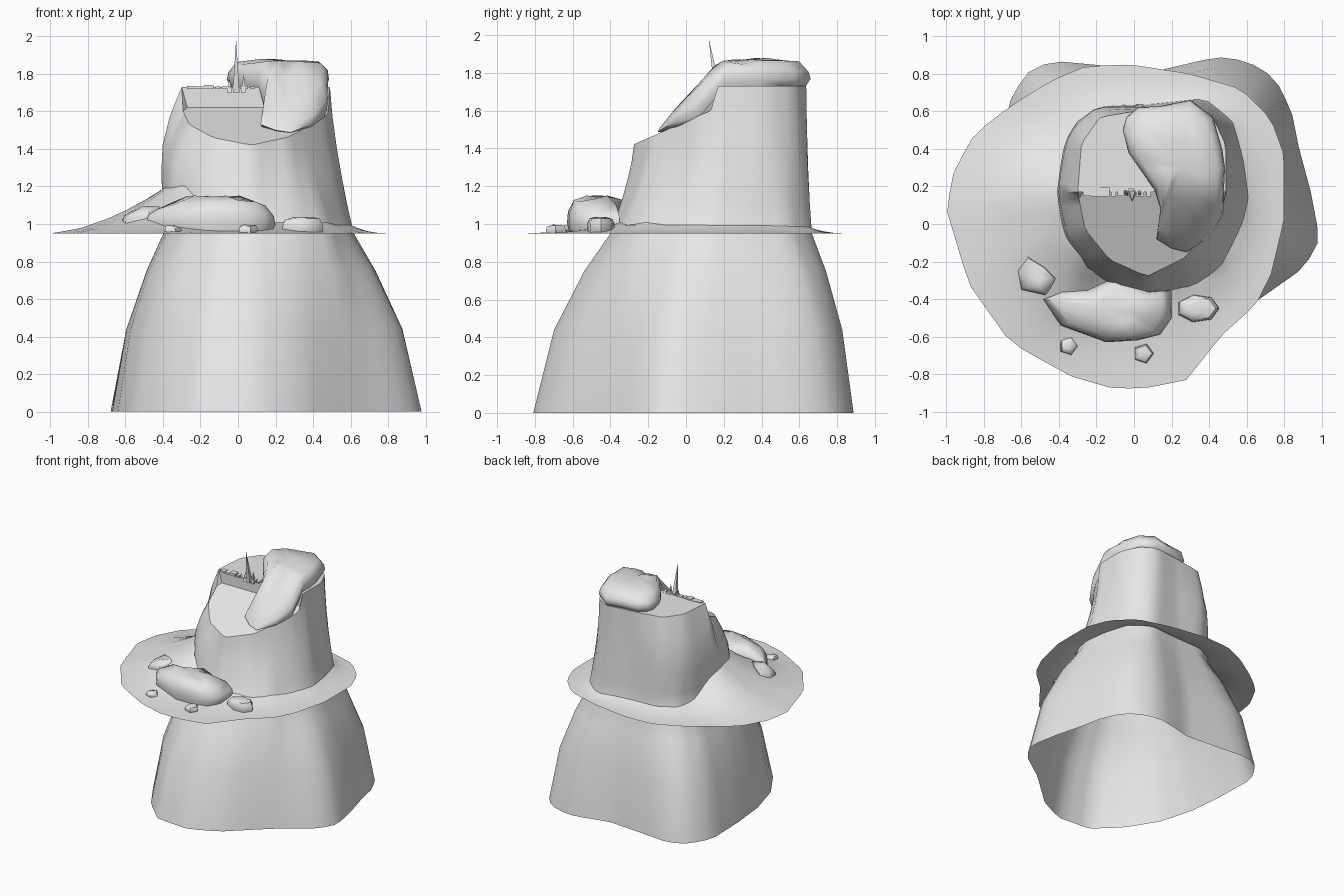
import bpy, bmesh, math, random

if "Cube" in bpy.data.objects:
    bpy.data.objects.remove(bpy.data.objects["Cube"])
random.seed(4)

grey = bpy.data.materials.new("light_grey")
grey.diffuse_color = (0.8, 0.8, 0.8, 1)
grey.use_nodes = True
grey.node_tree.nodes["Principled BSDF"].inputs["Base Color"].default_value = grey.diffuse_color
N, CX, CY = 64, 0.08, 0.17          # samples round the trunk, trunk axis


def build(name, verts, faces, angle=40):
    bm = bmesh.new()
    vs = [bm.verts.new(v) for v in verts]
    for f in faces:
        bm.faces.new([vs[i] for i in f])
    bmesh.ops.recalc_face_normals(bm, faces=bm.faces)
    me = bpy.data.meshes.new(name)
    bm.to_mesh(me)
    bm.free()
    me.materials.append(grey)
    ob = bpy.data.objects.new(name, me)
    bpy.context.collection.objects.link(ob)
    bpy.ops.object.select_all(action='DESELECT')
    ob.select_set(True)
    bpy.context.view_layer.objects.active = ob
    bpy.ops.object.shade_smooth_by_angle(angle=math.radians(angle))
    return ob


def radii(pts):
    """Distance from the trunk axis to an outline, at N even angles."""
    out = []
    for k in range(N):
        a = 2 * math.pi * k / N
        dx, dy = math.cos(a), math.sin(a)
        best = 0
        for (x1, y1), (x2, y2) in zip(pts, pts[1:] + pts[:1]):
            x1, y1, ex, ey = x1 - CX, y1 - CY, x2 - x1, y2 - y1
            den = dx * ey - dy * ex
            if abs(den) < 1e-9:
                continue
            t = (x1 * ey - y1 * ex) / den
            u = (x1 * dy - y1 * dx) / den
            if t > 0 and -1e-6 <= u <= 1 + 1e-6:
                best = max(best, t)
        out.append(best)
    return out


def at(k, r, z):
    a = 2 * math.pi * k / N
    return (CX + r * math.cos(a), CY + r * math.sin(a), z)


def loft(rings):
    return [(r * N + k, r * N + (k + 1) % N, (r + 1) * N + (k + 1) % N, (r + 1) * N + k)
            for r in range(rings - 1) for k in range(N)]


# outlines seen from above
base = radii([(.99, -.08), (.94, .18), (.88, .4), (.84, .6), (.75, .78), (.6, .87), (.44, .89),
              (.14, .82), (-.12, .84), (-.44, .87), (-.58, .8), (-.68, .62), (-.67, .25), (-.64, -.05),
              (-.56, -.34), (-.4, -.6), (-.2, -.79), (.1, -.81), (.33, -.7), (.64, -.42), (.91, -.23)])
waist = radii([(.62, .13), (.59, .34), (.53, .55), (.38, .67), (.1, .64), (-.15, .63), (-.3, .55),
               (-.37, .4), (-.4, .15), (-.38, -.05), (-.28, -.25), (-.1, -.37), (.08, -.4),
               (.32, -.35), (.48, -.25), (.59, 0)])
rim = radii([(.49, .17), (.49, .42), (.42, .57), (.3, .64), (0, .6), (-.18, .57), (-.28, .43), (-.3, .17),
             (-.26, -.03), (-.13, -.19), (.07, -.28), (.27, -.18), (.4, -.02), (.47, .08)])
ground = radii([(-1, .08), (-.96, .28), (-.85, .48), (-.67, .62), (-.45, .76), (-.26, .84), (-.02, .85),
                (.3, .8), (.57, .72), (.73, .56), (.8, .37), (.8, .02), (.73, -.27), (.65, -.43),
                (.47, -.59), (.28, -.83), (.09, -.87), (-.1, -.88), (-.34, -.81), (-.66, -.63), (-.88, -.32)])

# trunk: flared foot, bulging upper part and stepped broken top
verts = []
for z, t in ((0, 0), (.44, .27), (.75, .66), (.95, 1)):
    verts += [at(k, base[k] + (waist[k] - base[k]) * t, z) for k in range(N)]
for u in (.2, .4, .6, .8, 1):
    for k in range(N):
        a = 2 * math.pi * k / N
        y = CY + rim[k] * math.sin(a)
        top = 1.73 if k <= N // 2 else 1.42 + .44 * (y + .28)
        r = waist[k] + (rim[k] - waist[k]) * (1 - (1 - u) ** 1.4)
        r += .075 * max(0, -math.cos(a)) * math.sin(math.pi * u ** 1.3)
        verts.append(at(k, r, .95 + (top - .95) * u))
faces = loft(9)
o, h = 8 * N, N // 2
xl, xr = CX - rim[h], CX + rim[0]
L, R = len(verts), len(verts) + 1
verts += [(xl + .03, CY, 1.62), (xr - .02, CY, 1.62)]
faces += [[o + k for k in range(h + 1)],                      # flat back half
          [o, o + h, L, R],                                   # step
          [L] + [o + k for k in range(h + 1, N)] + [R],       # slanted cut
          [o + h, o + h + 1, L], [o, R, o + N - 1]]
build("trunk", verts, faces)

# ground sheet, thin at the edge, with a mound leaning on the left of the trunk
verts = []
S = (0, .1, .22, .36, .52, .75, 1)
for s in S:
    for k in range(N):
        a = 360 * k / N
        m = math.exp(-((a - 200) / 42) ** 4)
        lip = .055 * (1 - s) ** 2.2 + (.008 * math.sin(k * 1.15) if s == 0 else 0)
        r0 = waist[k] - .035
        verts.append(at(k, r0 + (ground[k] - r0) * s, .95 + lip + .21 * m * (1 - s) ** 1.5))
build("ground_sheet", verts, loft(len(S)))


def pad(name, pts, centre, bottom, top, rough=0, angle=40):
    """Rounded lump over an outline; bottom and top give heights at x, y."""
    n, verts = len(pts), []
    levels = ((.92, 0), (1, .3), (.97, .62), (.83, .9), (.4, 1))
    for s, f in levels:
        for x, y in pts:
            px, py = centre[0] + (x - centre[0]) * s, centre[1] + (y - centre[1]) * s
            j = random.uniform(-rough, rough) if f > .5 else 0
            verts.append((px, py, bottom(px, py) * (1 - f) + top(px, py) * f + j))
    faces = [(r * n + k, r * n + (k + 1) % n, (r + 1) * n + (k + 1) % n, (r + 1) * n + k)
             for r in range(len(levels) - 1) for k in range(n)]
    verts.append((*centre, top(*centre)))
    c = len(verts) - 1
    faces += [(c - n + k, c - n + (k + 1) % n, c) for k in range(n)]
    faces.append(list(range(n)))
    return build(name, verts, faces, angle)


# clump draped over the right of the broken top
pad("draped_clump", [(-.06, .5), (-.04, .57), (.02, .62), (.15, .63), (.3, .66), (.42, .57), (.47, .4),
                     (.485, .3), (.48, .2), (.475, .05), (.4, -.07), (.28, -.15), (.2, -.13), (.12, -.08),
                     (.14, .08), (.11, .18), (.04, .28), (-.03, .38)],
    (.25, .3),
    lambda x, y: 1.725 if y > .2 else max(1.62 - .44 * (.17 - y) - .01, 1.725 - 2 * (.2 - y)),
    lambda x, y: 1.87 if y > .19 else 1.87 - 1.0 * (.19 - y), .012, 60)

# lumps on the ground in front
pad("front_lump", [(-.49, -.4), (-.39, -.54), (-.15, -.63), (.02, -.62), (.14, -.59), (.2, -.5),
                   (.2, -.35), (.08, -.36), (-.1, -.28), (-.25, -.35), (-.39, -.36)], (-.12, -.46),
    lambda x, y: .95, lambda x, y: 1.14 - .5 * max(0, abs(x + .12) - .18) ** 1.3, .012, 60)
pad("side_lump", [(-.57, -.16), (-.62, -.25), (-.6, -.35), (-.47, -.38), (-.4, -.29), (-.47, -.22)],
    (-.53, -.29), lambda x, y: .97, lambda x, y: 1.075 + .3 * (x + .55), .008, 60)

# stones
for i, (x, y, rx, ry, h, n) in enumerate([(-.35, -.65, .05, .05, .04, 5), (.05, -.69, .055, .055, .045, 5),
                                          (.34, -.45, .115, .075, .085, 7)]):
    pts = [(x + rx * math.cos(6.283 * k / n), y + ry * math.sin(6.283 * k / n)) for k in range(n)]
    pad("stone_%d" % (i + 1), pts, (x, y), lambda x, y: .95, lambda x, y, h=h: .95 + h, .004, 50)

# jagged chips along the step
for i in range(8):
    x, w = -.25 + i * .047, random.uniform(.012, .026)
    d, z = random.uniform(.01, .025), 1.732 + random.uniform(0, .012)
    c = [(x + sx * w, CY + sy * d, zz) for zz in (1.72, z) for sx, sy in ((-1, -1), (1, -1), (1, 1), (-1, 1))]
    build("chip_%d" % (i + 1), c, [(0, 1, 2, 3), (4, 5, 6, 7), (0, 1, 5, 4), (1, 2, 6, 5), (2, 3, 7, 6), (3, 0, 4, 7)])

# upright splinters
for i, (x, w, z, lean) in enumerate([(-.01, .018, 1.985, -.05), (.03, .013, 1.8, -.01), (-.045, .013, 1.78, 0)]):
    c = [(x - w, CY - .02, 1.70), (x + w, CY - .02, 1.70), (x + w, CY + .015, 1.70), (x - w, CY + .015, 1.70),
         (x, CY + lean, z)]
    build("splinter_%d" % (i + 1), c, [(0, 1, 2, 3), (0, 1, 4), (1, 2, 4), (2, 3, 4), (3, 0, 4)])
